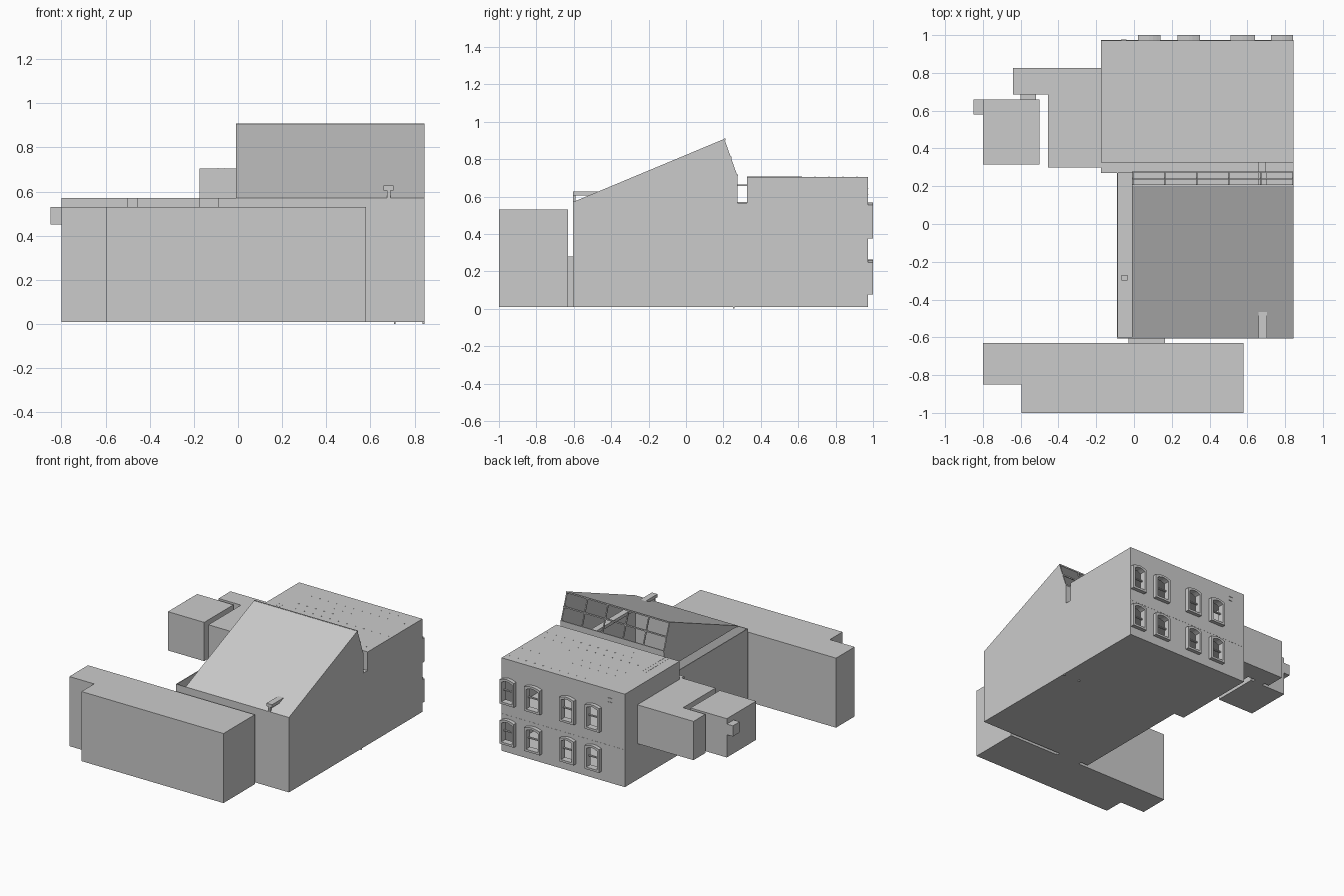
import bpy, bmesh, math

if "Cube" in bpy.data.objects:
    bpy.data.objects.remove(bpy.data.objects["Cube"], do_unlink=True)

# One plain grey for the whole model
GREY = (0.6, 0.6, 0.6, 1)
grey = bpy.data.materials.new("plain grey")
grey.use_nodes = True
grey.diffuse_color = GREY
grey.node_tree.nodes["Principled BSDF"].inputs["Base Color"].default_value = GREY


def finish(name, bm):
    bmesh.ops.recalc_face_normals(bm, faces=bm.faces)
    mesh = bpy.data.meshes.new(name)
    bm.to_mesh(mesh)
    bm.free()
    mesh.materials.append(grey)
    ob = bpy.data.objects.new(name, mesh)
    bpy.context.collection.objects.link(ob)
    return ob


def place(axis, p, d):
    """Put a 2D profile point at depth d along an axis."""
    return {"x": (d, p[0], p[1]), "y": (p[0], d, p[1]), "z": (p[0], p[1], d)}[axis]


def prism(name, axis, pts, a, b):
    bm = bmesh.new()
    lo = [bm.verts.new(place(axis, p, a)) for p in pts]
    hi = [bm.verts.new(place(axis, p, b)) for p in pts]
    bm.faces.new(lo)
    bm.faces.new(hi)
    for i in range(len(pts)):
        j = (i + 1) % len(pts)
        bm.faces.new((lo[i], lo[j], hi[j], hi[i]))
    return finish(name, bm)


def box(name, x0, x1, y0, y1, z0, z1):
    return prism(name, "z", [(x0, y0), (x1, y0), (x1, y1), (x0, y1)], z0, z1)


def ring(name, outer, inner, a, b):
    """Frame between two matching outlines, extruded along y."""
    bm = bmesh.new()
    loops = [[bm.verts.new(place("y", p, d)) for p in pts]
             for pts, d in ((outer, a), (outer, b), (inner, b), (inner, a))]
    n = len(outer)
    for k in range(4):
        u, v = loops[k], loops[(k + 1) % 4]
        for i in range(n):
            j = (i + 1) % n
            bm.faces.new((u[i], u[j], v[j], v[i]))
    return finish(name, bm)


T = 0.006                      # wall thickness
L, R = -0.01, 0.845            # hall sides
GAL, BK = -0.09, -0.175        # gallery and rear block left sides
F, RIDGE, G0, G1, B = -0.605, 0.205, 0.275, 0.325, 0.972
Z0, MID, EAVE, TOP, PEAK = 0.01, 0.28, 0.57, 0.705, 0.908

# Front wing and its passage to the hall
prism("front_wing", "z", [(-0.595, -1), (0.58, -1), (0.58, -0.63), (-0.8, -0.63),
                          (-0.8, -0.85), (-0.595, -0.85)], Z0, 0.53)
box("front_passage", -0.03, 0.165, -0.63, F, Z0, MID)

# Hall: floor, walls, gables and long sloping roof
box("hall_floor", GAL, R, F, G1, Z0, Z0 + T)
box("hall_front_wall", GAL, R, F, F + T, Z0, EAVE)
box("gallery_side_wall", GAL, GAL + T, F, G1, Z0, EAVE)
box("hall_rear_wall", GAL, R, G0 - T, G0, Z0, EAVE)
side = [(F, Z0), (G0, Z0), (G0, 0.71), (RIDGE, PEAK), (F, EAVE)]
prism("hall_right_wall", "x", side, R - T, R)
prism("hall_left_gable", "x", [(F, EAVE), (G0, EAVE), (G0, 0.71), (RIDGE, PEAK)], L, L + T)
prism("hall_roof", "x", [(F, EAVE), (RIDGE, PEAK), (RIDGE, PEAK - 0.008),
                         (F, EAVE - 0.008)], L, R)
box("gutter_floor", L, R, G0 - T, G1 + T, EAVE - 0.01, EAVE - 0.004)
box("gutter_side_wall", R - T, R, G0, G1, Z0, EAVE - 0.004)
box("gutter_left_block", BK, L, 0.27, G1, MID, EAVE)

# Open steep glazing: rails and mullions
def steep(t):
    return RIDGE + t * (G0 - RIDGE), PEAK + t * (0.71 - PEAK)

for t in (0.02, 0.5, 0.98):
    y, z = steep(t)
    box("glazing_rail", L, R, y - 0.004, y + 0.004, z - 0.005, z + 0.005)
for i in range(6):
    x = L + 0.004 + i * (R - L - 0.008) / 5
    prism("glazing_mullion", "x", [(RIDGE, PEAK), (G0, 0.71), (G0 - 0.008, 0.71),
                                   (RIDGE - 0.008, PEAK - 0.004)], x - 0.004, x + 0.004)
box("glazing_upstand", L, R, G0 - T, G0, EAVE, 0.71)

# Beam through the roof, gutter bar and gallery fixture
box("hall_beam", 0.66, 0.705, F, G0 - T, 0.605, 0.628)
box("beam_post", 0.675, 0.69, F, F + 0.015, EAVE - 0.01, 0.61)
box("gutter_bar", 0.66, 0.7, G0, G1, 0.657, 0.663)
box("gallery_fixture", -0.065, -0.035, -0.3, -0.27, 0.49, 0.52)

# Rear block: floors, roof and plain walls
for z in (Z0, MID, TOP - T):
    box("rear_slab", BK, R, G1, B, z, z + T)
box("rear_left_wall", BK, BK + T, G1, B, Z0, TOP)
box("rear_right_wall", R - T, R, G1, B, Z0, TOP)
box("rear_inner_wall", BK, R, G1, G1 + T, Z0, TOP)
for x in (GAL, -0.06):
    box("roof_seam", x - 0.002, x + 0.002, G1, 0.62, TOP, TOP + 0.001)
for i in range(12):
    for j in range(8):
        x, y = 0.02 + i * 0.07 + (j % 2) * 0.03, 0.39 + j * 0.075
        box("roof_dot", x - 0.003, x + 0.003, y - 0.003, y + 0.003, TOP, TOP + 0.001)

# Arched window outline, shrunk by a margin
def arch(x0, x1, z0, z1, m):
    x0, x1, z0, z1 = x0 + m, x1 - m, z0 + m, z1 - m
    pts = [(x0, z0), (x1, z0)]
    for i in range(7):
        s = i / 6
        pts.append((x1 + (x0 - x1) * s, z1 - 0.014 * (1 - math.sin(math.pi * s))))
    return pts

# Rear facade with real openings, frames and sash bars
facade = box("rear_facade", BK, R, B - T, B, Z0, TOP)
for x0, x1 in ((0.02, 0.14), (0.23, 0.35), (0.51, 0.64), (0.725, 0.843)):
    for z0, z1 in ((0.075, 0.262), (0.375, 0.568)):
        cutter = prism("window_cutter", "y", arch(x0, x1, z0, z1, 0.008), B - 0.05, B + 0.05)
        cutter.hide_render = True
        mod = facade.modifiers.new("opening", "BOOLEAN")
        mod.object = cutter
        mod.solver = "EXACT"
        bpy.context.view_layer.update()
        dg = bpy.context.evaluated_depsgraph_get()
        cut = bpy.data.meshes.new_from_object(facade.evaluated_get(dg))
        facade.modifiers.clear()
        facade.data = cut
        bpy.data.objects.remove(cutter, do_unlink=True)
        ring("window_frame", arch(x0, x1, z0, z1, 0), arch(x0, x1, z0, z1, 0.016), B - 0.02, 1)
        zm = (z0 + z1) / 2
        box("sash_bar", x0 + 0.012, x1 - 0.012, B - 0.01, B + 0.004, zm - 0.004, zm + 0.004)
box("storey_line", BK, R, B, B + 0.001, MID + 0.004, MID + 0.009)
for z in (0.61, 0.64):
    box("wall_bracket", -0.07, -0.04, B, B + 0.004, z, z + 0.004)

# Raised side annex, outer room and its small box
prism("side_annex", "z", [(-0.455, 0.3), (BK, 0.3), (BK, 0.825), (-0.64, 0.825),
                          (-0.64, 0.685), (-0.455, 0.685)], MID, EAVE)
box("annex_link", -0.6, -0.52, 0.66, 0.685, MID, 0.53)
box("outer_room", -0.8, -0.5, 0.315, 0.66, MID, EAVE)
box("outer_box", -0.85, -0.8, 0.58, 0.66, 0.45, 0.53)

# Small feet under the floor
for x in (0.71, 0.84):
    box("floor_foot", x - 0.004, x + 0.004, 0.25, 0.26, 0, Z0)
